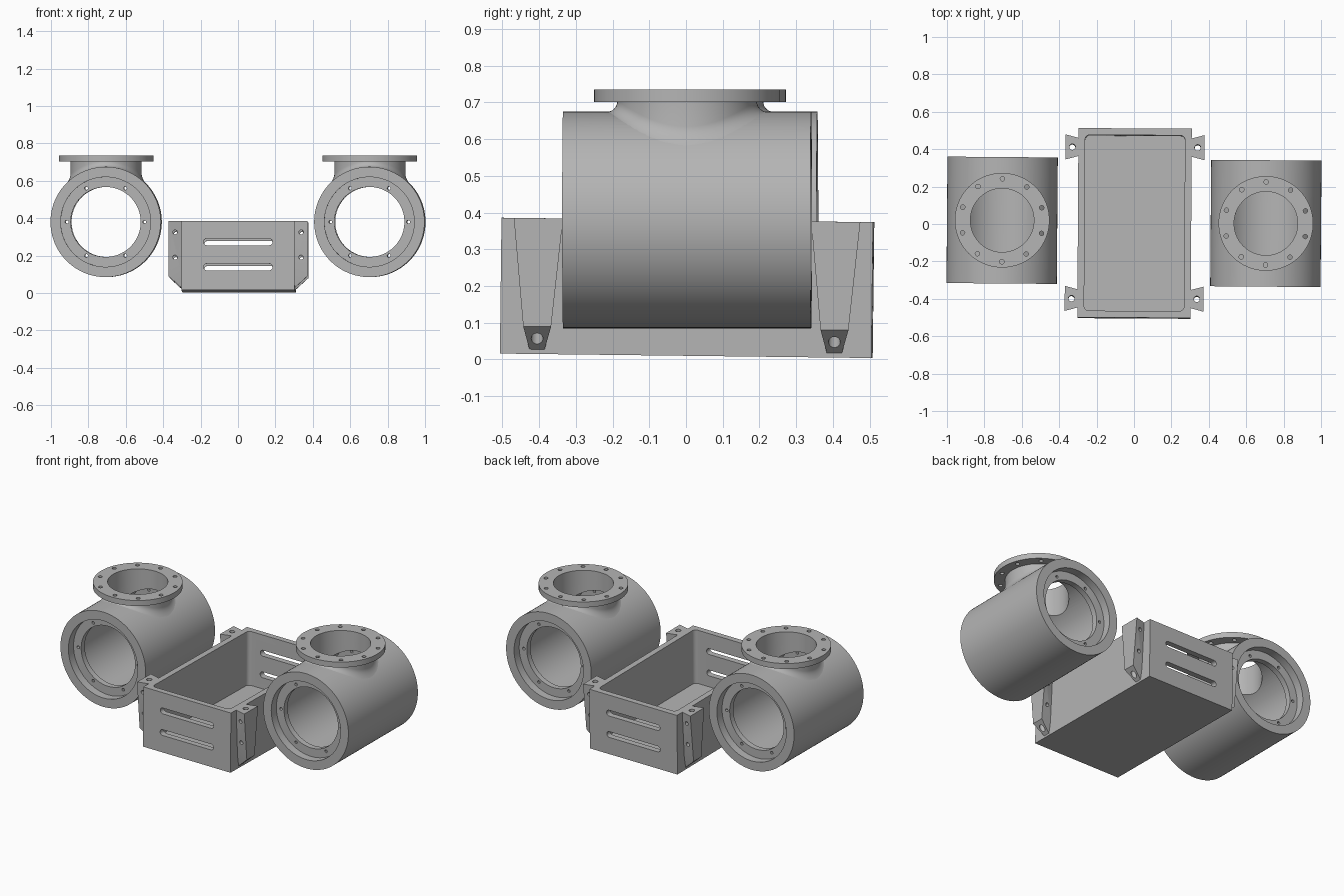
import bpy, bmesh
from math import sin, cos, pi, sqrt, radians
from mathutils import Matrix, Vector

cube = bpy.data.objects.get("Cube")
if cube:
    bpy.data.objects.remove(cube, do_unlink=True)

grey = bpy.data.materials.new("plain grey")
grey.use_nodes = True
COLOR = (0.46, 0.46, 0.46, 1)
grey.diffuse_color = COLOR
grey.node_tree.nodes["Principled BSDF"].inputs["Base Color"].default_value = COLOR


def make(name, bm):
    bmesh.ops.recalc_face_normals(bm, faces=bm.faces)
    mesh = bpy.data.meshes.new(name)
    bm.to_mesh(mesh)
    bm.free()
    mesh.materials.append(grey)
    obj = bpy.data.objects.new(name, mesh)
    bpy.context.collection.objects.link(obj)
    return obj


def loft(name, rings):
    """Closed solid of revolution-like loops, last ring joined to the first."""
    bm = bmesh.new()
    loops = [[bm.verts.new(p) for p in ring] for ring in rings]
    for k, a in enumerate(loops):
        b = loops[(k + 1) % len(loops)]
        n = len(a)
        for i in range(n):
            j = (i + 1) % n
            bm.faces.new((a[i], a[j], b[j], b[i]))
    return make(name, bm)


TURN = {"X": Matrix.Rotation(-pi / 2, 4, "Y"),
        "Y": Matrix.Rotation(pi / 2, 4, "X"),
        "Z": Matrix.Identity(4)}


def slot(loc, axis, r, depth, length=0.0, n=12):
    """Cutter with rounded ends; a zero length gives a round hole."""
    bm = bmesh.new()
    pts = []
    for side in (1, -1):
        for i in range(n + (length > 0)):
            a = -pi / 2 + pi * i / n
            pts.append((side * (length / 2 + r * cos(a)), side * r * sin(a), -depth / 2))
    face = bm.faces.new([bm.verts.new(p) for p in pts])
    ext = bmesh.ops.extrude_face_region(bm, geom=[face])
    moved = [v for v in ext["geom"] if isinstance(v, bmesh.types.BMVert)]
    bmesh.ops.translate(bm, verts=moved, vec=(0, 0, depth))
    bm.transform(Matrix.Translation(loc) @ TURN[axis])
    return make("cutter", bm)


def cut(obj, cutters):
    for c in cutters:
        c.hide_render = True
        mod = obj.modifiers.new("cut", "BOOLEAN")
        mod.operation, mod.solver, mod.object = "DIFFERENCE", "EXACT", c
    bpy.context.view_layer.update()
    dg = bpy.context.evaluated_depsgraph_get()
    mesh = bpy.data.meshes.new_from_object(obj.evaluated_get(dg))
    obj.modifiers.clear()
    obj.data = mesh
    for c in cutters:
        bpy.data.objects.remove(c, do_unlink=True)


def finish(obj, loc, rot):
    obj.location, obj.rotation_euler = loc, rot
    bpy.ops.object.select_all(action="DESELECT")
    obj.select_set(True)
    bpy.context.view_layer.objects.active = obj
    bpy.ops.object.shade_smooth_by_angle(angle=radians(30))


# Pipe housings: barrel lying along y, with a flanged neck on top
N = 96
RADIUS, HALF, BORE, LIP, NECK = 0.295, 0.338, 0.24, 0.187, 0.17
ANGLES = [2 * pi * i / N for i in range(N)]


def saddle(r, a):
    return sqrt(RADIUS ** 2 - (r * cos(a)) ** 2)


def housing(side, loc, rot):
    half_profile = [(RADIUS, HALF), (BORE, HALF), (BORE, HALF - 0.05), (LIP, HALF - 0.05),
                    (LIP, HALF - 0.085), (BORE, HALF - 0.085)]
    profile = half_profile + [(r, -y) for r, y in reversed(half_profile)]
    barrel = loft(side + "_barrel",
                  [[(r * cos(a), y, r * sin(a)) for a in ANGLES] for r, y in profile])
    cutters = [slot((0, 0, 0.25), "Z", NECK, 0.3, n=N // 2)]
    for i in range(6):
        a = i * pi / 3
        for y in (HALF - 0.067, 0.067 - HALF):
            cutters.append(slot((0.208 * cos(a), y, 0.208 * sin(a)), "Y", 0.009, 0.06, n=6))
    cut(barrel, cutters)

    # Neck flares into the barrel, then steps out to the flange plate
    rings = []
    for k in range(7):
        t = k / 6 * pi / 2
        r = 0.19 + 0.03 * (1 - sin(t))
        rings.append([(r * cos(a), r * sin(a), saddle(r, a) + 0.03 * (1 - cos(t)) - 0.001)
                      for a in ANGLES])
    for r, z in ((0.19, 0.322), (0.253, 0.322), (0.253, 0.356), (NECK, 0.356)):
        rings.append([(r * cos(a), r * sin(a), z) for a in ANGLES])
    rings.append([(NECK * cos(a), NECK * sin(a), saddle(NECK, a) - 0.03) for a in ANGLES])
    neck = loft(side + "_flanged_neck", rings)
    holes = []
    for i in range(10):
        a = pi / 2 + i * pi / 5
        holes.append(slot((0.222 * cos(a), 0.222 * sin(a), 0.34), "Z", 0.012, 0.1, n=8))
    cut(neck, holes)
    for part in (barrel, neck):
        finish(part, loc, rot)


housing("left", (0.705, 0.003, 0.38), (0, 0, -0.008))
housing("right", (-0.705, 0.02, 0.38), (0, 0, -0.008))

# Open tray, slotted front and back
TRAY_LOC, TRAY_ROT = (0.003, 0.003, 0.195), (-0.012, 0, -0.006)
W, D, H, WALL = 0.303, 0.506, 0.185, 0.036


def box(name, size, loc=(0, 0, 0), round_r=0):
    bm = bmesh.new()
    bmesh.ops.create_cube(bm, size=2)
    bmesh.ops.scale(bm, verts=bm.verts, vec=size)
    if round_r:
        upright = [e for e in bm.edges if abs(e.verts[0].co.z - e.verts[1].co.z) > 0.01]
        bmesh.ops.bevel(bm, geom=upright, offset=round_r, segments=6, profile=0.5,
                        affect="EDGES")
    bmesh.ops.translate(bm, verts=bm.verts, vec=loc)
    return make(name, bm)


SIDES = [(sx, sy) for sx in (1, -1) for sy in (1, -1)]


def side_slot(sx, sy):
    return slot((sx * 0.33, sy * 0.382, 0.045), "X", 0.015, 0.2, 0.058)


tray = box("tray", (W, D, H))
cutters = [box("cutter", (W - WALL, D - WALL, H), (0, 0, WALL), 0.025)]
for y in (D, -D):
    for z in (0.072, -0.062):
        cutters.append(slot((0, y, z), "Y", 0.018, 0.2, 0.334))
cutters += [side_slot(sx, sy) for sx, sy in SIDES]
cut(tray, cutters)
finish(tray, TRAY_LOC, TRAY_ROT)

# Tapered corner brackets, drilled from above and from the front
for sx, sy in SIDES:
    bm = bmesh.new()
    # x, half width, height
    for x, half, z in ((W - 0.003, 0.048, H), (0.371, 0.067, H),
                       (0.371, 0.038, -0.11), (W - 0.003, 0.032, -0.11),
                       (W - 0.003, 0.02, -0.175)):
        for s in (1, -1):
            bm.verts.new((sx * x, sy * 0.405 + s * half, z))
    bmesh.ops.convex_hull(bm, input=bm.verts)
    bmesh.ops.dissolve_limit(bm, angle_limit=0.01, verts=bm.verts, edges=bm.edges)
    name = ("left" if sx > 0 else "right") + ("_back" if sy > 0 else "_front") + "_bracket"
    bracket = make(name, bm)
    holes = [slot((sx * 0.335, sy * 0.405, 0), "Z", 0.016, 0.6), side_slot(sx, sy)]
    for z in (0.125, -0.01):
        holes.append(slot((sx * 0.337, sy * 0.405, z), "Y", 0.012, 0.3))
    cut(bracket, holes)
    finish(bracket, TRAY_LOC, TRAY_ROT)
